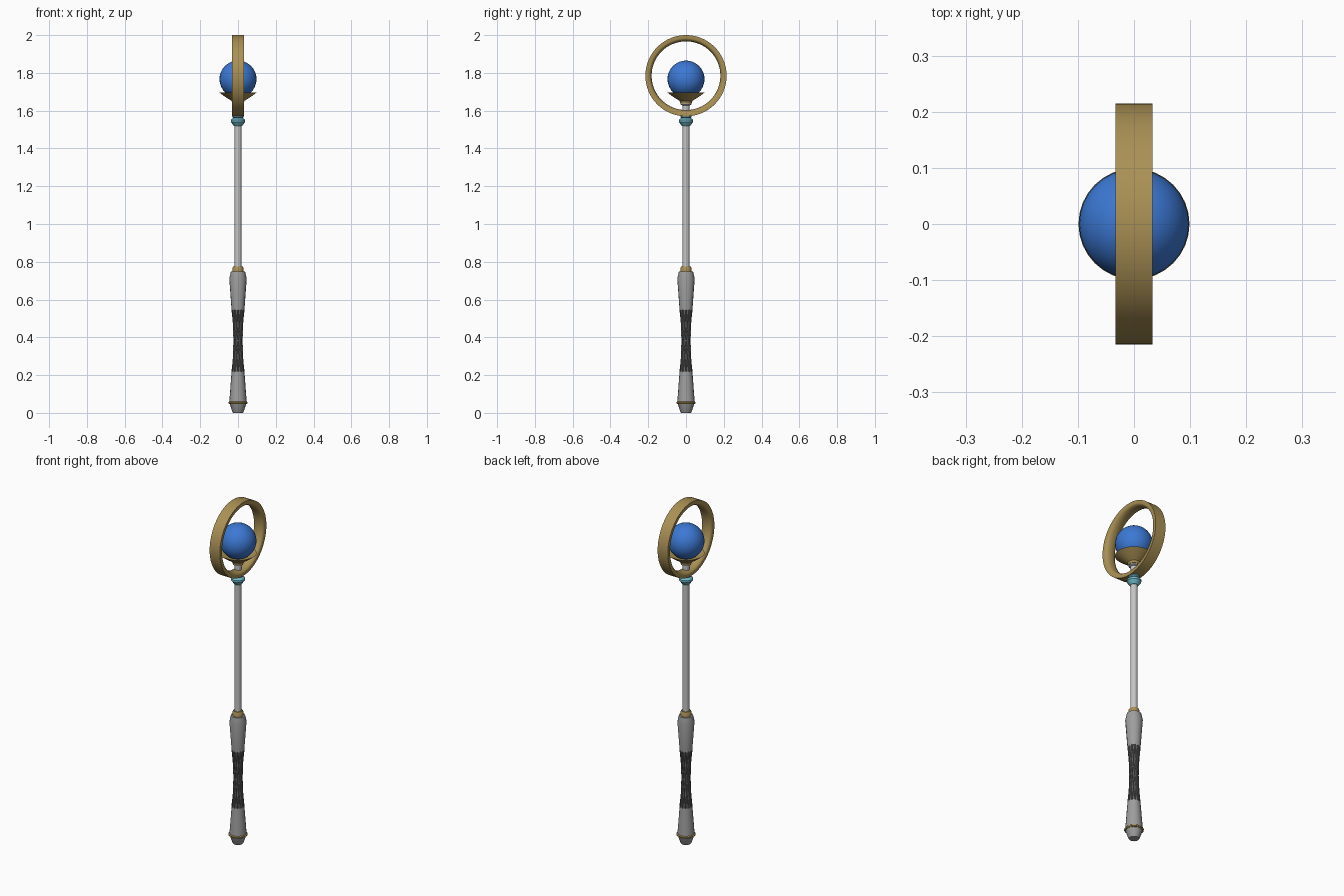
import bpy, bmesh, math

cube = bpy.data.objects.get("Cube")
if cube:
    bpy.data.objects.remove(cube)


def material(name, color):
    m = bpy.data.materials.new(name)
    m.use_nodes = True
    m.diffuse_color = (*color, 1)
    m.node_tree.nodes["Principled BSDF"].inputs["Base Color"].default_value = (*color, 1)
    return m


GOLD = material("antique gold", (0.40, 0.28, 0.09))
BLUE = material("orb blue", (0.045, 0.19, 0.66))
CYAN = material("pale cyan", (0.17, 0.50, 0.60))
SILVER = material("silver", (0.56, 0.56, 0.57))
GREY = material("handle grey", (0.34, 0.34, 0.34))
DARK = material("grip dark grey", (0.13, 0.13, 0.13))


def finish(name, bm, mat, angle=30):
    bmesh.ops.recalc_face_normals(bm, faces=bm.faces)
    mesh = bpy.data.meshes.new(name)
    bm.to_mesh(mesh)
    bm.free()
    mesh.materials.append(mat)
    ob = bpy.data.objects.new(name, mesh)
    bpy.context.collection.objects.link(ob)
    bpy.ops.object.select_all(action="DESELECT")
    ob.select_set(True)
    bpy.context.view_layer.objects.active = ob
    bpy.ops.object.shade_smooth_by_angle(angle=math.radians(angle))
    return ob


def loft(name, rings, mat, closed=False, angle=30):
    """Bridge successive rings of points; cap the ends unless closed."""
    bm = bmesh.new()
    loops = [[bm.verts.new(p) for p in ring] for ring in rings]
    pairs = list(zip(loops, loops[1:]))
    if closed:
        pairs.append((loops[-1], loops[0]))
    else:
        bm.faces.new(loops[0])
        bm.faces.new(loops[-1])
    for a, b in pairs:
        for i in range(len(a)):
            j = (i + 1) % len(a)
            bm.faces.new((a[i], a[j], b[j], b[i]))
    return finish(name, bm, mat, angle)


def circle(r, z, sides):
    return [(r * math.cos(math.tau * i / sides), r * math.sin(math.tau * i / sides), z)
            for i in range(sides)]


def turned(name, profile, mat, sides=16):
    return loft(name, [circle(r, z, sides) for r, z in profile], mat)


# Handle, from the pommel upwards
turned("pommel", [(0.026, 0), (0.030, 0.006), (0.045, 0.05)], GREY)
turned("pommel_band", [(0.046, 0.047), (0.051, 0.051), (0.051, 0.056), (0.046, 0.06)], GOLD)
turned("lower_handle", [(0.046, 0.058), (0.034, 0.218)], GREY)
turned("upper_handle", [(0.034, 0.545), (0.046, 0.71), (0.038, 0.748)], GREY)
turned("handle_collar", [(0.029, 0.746), (0.029, 0.768), (0.025, 0.776)], GOLD)

# Waisted grip core with crossing raised cords
LOW, HIGH, CORDS = 0.216, 0.548, 12


def grip_radius(t):
    return 0.023 + 0.010 * (2 * t - 1) ** 2


turned("grip_core", [(grip_radius(i / 10), LOW + (HIGH - LOW) * i / 10) for i in range(11)], DARK)
for turn, side in ((1, "left"), (-1, "right")):
    for k in range(CORDS):
        rings = []
        for i in range(13):
            t = i / 12
            a = math.tau * k / CORDS + turn * t * math.pi / 3
            r, z = grip_radius(t), LOW + (HIGH - LOW) * t
            rings.append([((r + d) * math.cos(a + w), (r + d) * math.sin(a + w), z)
                          for d, w in ((-0.002, -0.09), (0.002, 0), (-0.002, 0.09))])
        loft(f"grip_cord_{side}_{k + 1}", rings, DARK)

# Shaft and the faceted collar under the ring
turned("shaft", [(0.019, 0.77), (0.019, 1.61)], SILVER, 12)
turned("shaft_collar", [(0.021, 1.518), (0.038, 1.54), (0.038, 1.551),
                        (0.025, 1.562), (0.030, 1.567), (0.030, 1.575)], CYAN)

# Neck, cup and orb
turned("cup_neck", [(0.019, 1.59), (0.019, 1.628), (0.028, 1.632), (0.028, 1.641)], SILVER)
turned("cup", [(0.030, 1.639), (0.034, 1.652), (0.066, 1.672), (0.099, 1.696),
               (0.090, 1.696), (0.060, 1.679)], GOLD, 32)
bm = bmesh.new()
bmesh.ops.create_uvsphere(bm, u_segments=32, v_segments=20, radius=0.098)
bmesh.ops.translate(bm, verts=bm.verts, vec=(0, 0, 1.767))
finish("orb", bm, BLUE)

# Upright ring: flat outer face, rounded inner face
section = [(-0.033, 0.215), (0.033, 0.215)]
section += [(0.033 * math.cos(a), 0.198 - 0.016 * math.sin(a))
            for a in (math.pi * i / 8 for i in range(9))]
rings = []
for i in range(64):
    a = math.tau * i / 64
    rings.append([(x, r * math.cos(a), 1.785 + r * math.sin(a)) for x, r in section])
loft("ring", rings, GOLD, closed=True, angle=40)
